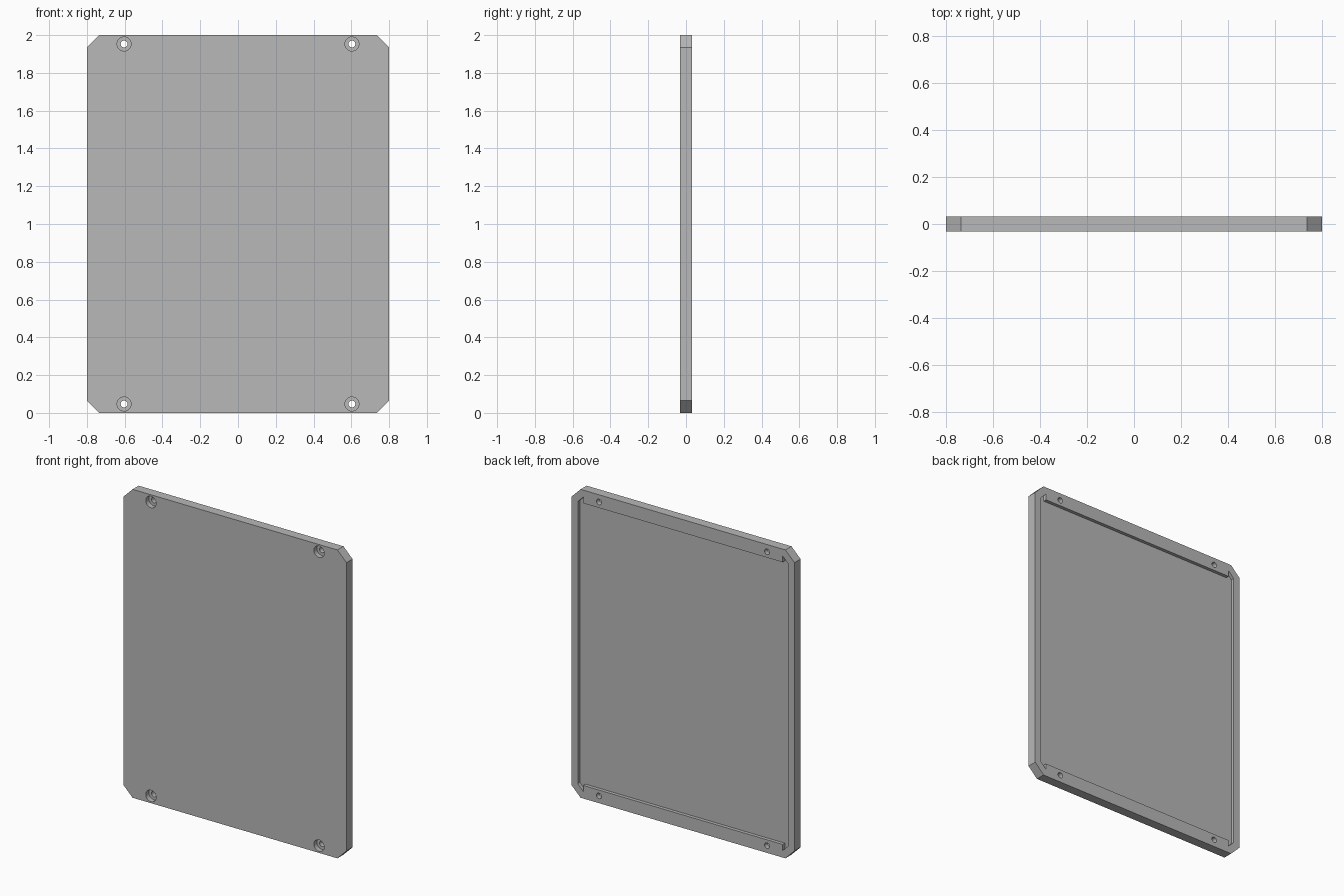
import bpy, bmesh, math

if "Cube" in bpy.data.objects:
    bpy.data.objects.remove(bpy.data.objects["Cube"])

HALF_W, HEIGHT, HALF_T = 0.8, 2.0, 0.031
MID = HEIGHT / 2

grey = bpy.data.materials.new("plain_grey")
grey.use_nodes = True
tone = (0.48, 0.48, 0.48, 1)
grey.diffuse_color = tone
grey.node_tree.nodes["Principled BSDF"].inputs["Base Color"].default_value = tone


def prism(name, outline, y0, y1):
    """Extrude an (x, z) outline from y0 to y1."""
    bm = bmesh.new()
    face = bm.faces.new([bm.verts.new((x, y0, z)) for x, z in outline])
    new = bmesh.ops.extrude_face_region(bm, geom=[face])["geom"]
    moved = [v for v in new if isinstance(v, bmesh.types.BMVert)]
    bmesh.ops.translate(bm, verts=moved, vec=(0, y1 - y0, 0))
    bmesh.ops.recalc_face_normals(bm, faces=bm.faces)
    mesh = bpy.data.meshes.new(name)
    bm.to_mesh(mesh)
    bm.free()
    mesh.materials.append(grey)
    obj = bpy.data.objects.new(name, mesh)
    bpy.context.collection.objects.link(obj)
    return obj


def four_corners(corner):
    """Mirror one corner (x, distance from centre height) into a closed outline."""
    quarter = corner + [(x, -z) for x, z in reversed(corner)]
    full = quarter + [(-x, z) for x, z in reversed(quarter)]
    return [(x, MID + z) for x, z in full]


def circle(cx, cz, radius, sides=32):
    steps = [2 * math.pi * i / sides for i in range(sides)]
    return [(cx + radius * math.cos(a), cz + radius * math.sin(a)) for a in steps]


def cut(target, cutter):
    cutter.hide_render = True
    mod = target.modifiers.new("cut", "BOOLEAN")
    mod.operation = "DIFFERENCE"
    mod.solver = "EXACT"
    mod.object = cutter
    bpy.context.view_layer.objects.active = target
    bpy.ops.object.modifier_apply(modifier=mod.name)
    bpy.data.objects.remove(cutter)


# Cover plate with clipped corners
clip = 0.065
panel = prism("cover_panel", four_corners(
    [(HALF_W - clip, MID), (HALF_W, MID - clip)]), -HALF_T, HALF_T)

# Shallow back recess with small corner notches beside the screw strips
rim, strip, notch = 0.045, 0.085, 0.085
recess = four_corners([(HALF_W - notch, MID - strip),
                       (HALF_W - notch, MID - rim),
                       (HALF_W - rim, MID - strip)])
cut(panel, prism("recess_cutter", recess, HALF_T - 0.022, HALF_T + 0.1))

# Counterbored screw holes
for sx in (-1, 1):
    for sz in (-1, 1):
        cx, cz = sx * 0.603, MID + sz * 0.953
        cut(panel, prism("screw_head_cutter", circle(cx, cz, 0.037), -0.1, 0.0))
        cut(panel, prism("screw_hole_cutter", circle(cx, cz, 0.018), -0.1, 0.1))

# Smooth hole walls, crisp edges elsewhere
bpy.ops.object.select_all(action="DESELECT")
panel.select_set(True)
bpy.context.view_layer.objects.active = panel
bpy.ops.object.shade_smooth_by_angle(angle=math.radians(30))
